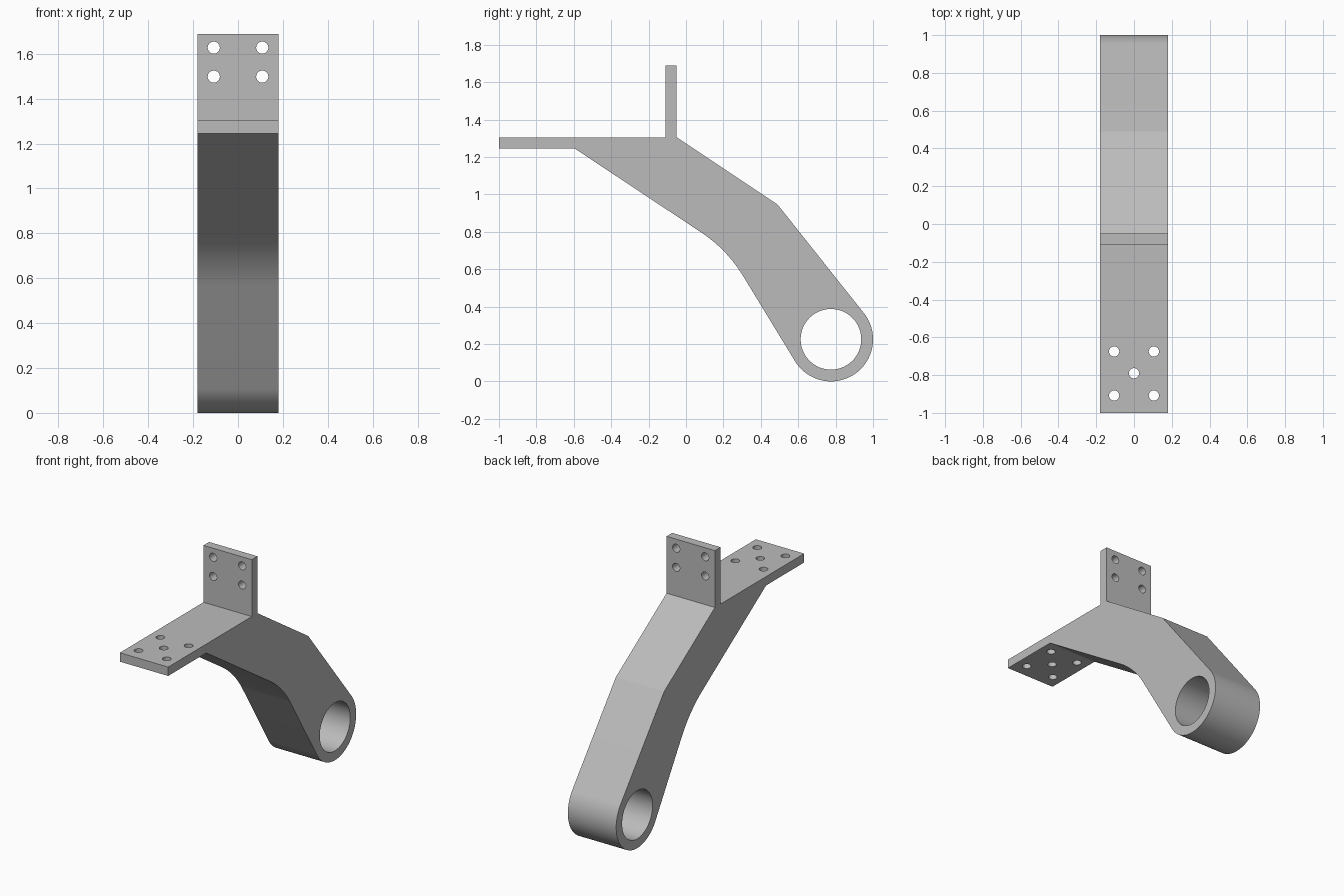
import bpy
import bmesh
from math import radians, cos, sin, pi
from mathutils import Vector, Matrix

cube = bpy.data.objects.get("Cube")
if cube:
    bpy.data.objects.remove(cube, do_unlink=True)

HALF_WIDTH = 0.18
EYE = Vector((0.775, 0.225))      # centre of the pivot eye in (y, z)
EYE_RADIUS, BORE_RADIUS = 0.225, 0.162
BOLT_RADIUS = 0.027

metal = bpy.data.materials.new("grey_metal")
metal.use_nodes = True
grey = (0.5, 0.5, 0.5, 1)
metal.diffuse_color = grey
metal.node_tree.nodes["Principled BSDF"].inputs["Base Color"].default_value = grey


def make_object(name, bm):
    bmesh.ops.recalc_face_normals(bm, faces=bm.faces)
    mesh = bpy.data.meshes.new(name)
    bm.to_mesh(mesh)
    bm.free()
    mesh.materials.append(metal)
    obj = bpy.data.objects.new(name, mesh)
    bpy.context.collection.objects.link(obj)
    return obj


def arc(centre, radius, start, end, steps):
    angles = [radians(start + (end - start) * i / steps) for i in range(steps + 1)]
    return [centre + radius * Vector((cos(a), sin(a))) for a in angles]


def blend(before, corner, after, reach, steps=20):
    """Round a profile corner, starting the curve at the given reach."""
    a = corner + (before - corner).normalized() * reach
    b = corner + (after - corner).normalized() * reach
    ts = [i / steps for i in range(steps + 1)]
    return [a * (1 - t) ** 2 + corner * 2 * t * (1 - t) + b * t ** 2 for t in ts]


def extrude_profile(name, points):
    bm = bmesh.new()
    face = bm.faces.new([bm.verts.new((-HALF_WIDTH, p[0], p[1])) for p in points])
    result = bmesh.ops.extrude_face_region(bm, geom=[face])
    verts = [v for v in result["geom"] if isinstance(v, bmesh.types.BMVert)]
    bmesh.ops.translate(bm, verts=verts, vec=(2 * HALF_WIDTH, 0, 0))
    return make_object(name, bm)


def add_drill(bm, centre, axis, radius, length, sides):
    turn = Vector((0, 0, 1)).rotation_difference(Vector(axis)).to_matrix().to_4x4()
    bmesh.ops.create_cone(bm, cap_ends=True, segments=sides, radius1=radius,
                          radius2=radius, depth=length,
                          matrix=Matrix.Translation(centre) @ turn)


# Side profile: flat plate, curved underside, eye, back of arm, upright plate
eye_arc = arc(EYE, EYE_RADIUS, 211.4, 398.3, 80)
plate_end = Vector((-0.595, 1.245))
profile = [Vector((-1, 1.305)), Vector((-1, 1.245)), plate_end]
profile += blend(plate_end, Vector((0.219, 0.705)), eye_arc[0], 0.165)
profile += eye_arc
profile += [Vector(p) for p in ((0.49, 0.945), (-0.05, 1.305), (-0.05, 1.688),
                                (-0.11, 1.688), (-0.11, 1.305))]
bracket = extrude_profile("bracket_body", profile)

# Drills for the bore and bolt holes
bm = bmesh.new()
add_drill(bm, (0, EYE.x, EYE.y), (1, 0, 0), BORE_RADIUS, 1, 128)
for x, y in ((-0.105, -0.675), (0.105, -0.675), (0, -0.79),
             (-0.105, -0.908), (0.105, -0.908)):
    add_drill(bm, (x, y, 1.275), (0, 0, 1), BOLT_RADIUS, 0.2, 48)
for x in (-0.108, 0.108):
    for z in (1.498, 1.627):
        add_drill(bm, (x, -0.08, z), (0, 1, 0), BOLT_RADIUS, 0.2, 48)
drills = make_object("hole_cutter", bm)
drills.hide_render = True

# Cut the holes, then discard the cutter
bpy.context.view_layer.objects.active = bracket
bracket.select_set(True)
cut = bracket.modifiers.new("holes", "BOOLEAN")
cut.operation = "DIFFERENCE"
cut.solver = "EXACT"
cut.object = drills
bpy.ops.object.modifier_apply(modifier=cut.name)
bpy.data.objects.remove(drills, do_unlink=True)

bpy.ops.object.shade_smooth_by_angle(angle=radians(12))
